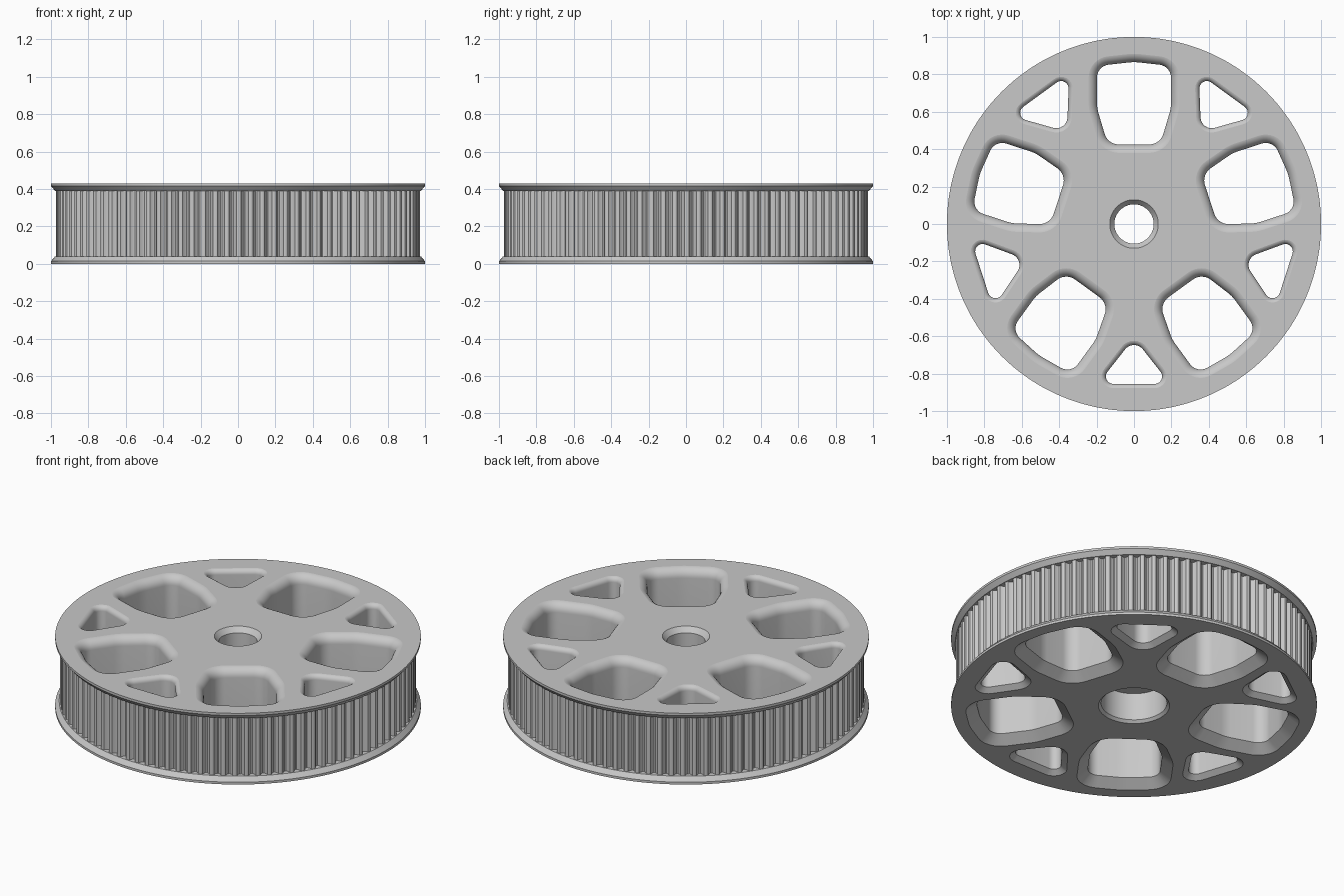
import bpy
import bmesh
from math import sin, cos, pi, radians, atan2
from mathutils import Vector, Matrix

HEIGHT = 0.43
TEETH = 96
STEPS = 8          # outline points per tooth

cube = bpy.data.objects.get("Cube")
if cube:
    bpy.data.objects.remove(cube, do_unlink=True)

grey = bpy.data.materials.new("plain grey")
grey.use_nodes = True
colour = (0.58, 0.58, 0.58, 1)
grey.diffuse_color = colour
grey.node_tree.nodes["Principled BSDF"].inputs["Base Color"].default_value = colour


def loft(bm, rings):
    """Skin a stack of equal-length point rings into a closed solid."""
    loops = [[bm.verts.new(p) for p in ring] for ring in rings]
    n = len(loops[0])
    for low, high in zip(loops, loops[1:]):
        for i in range(n):
            j = (i + 1) % n
            bm.faces.new((low[i], low[j], high[j], high[i]))
    bm.faces.new(loops[0][::-1])
    bm.faces.new(loops[-1])


def make_object(name, bm):
    bmesh.ops.recalc_face_normals(bm, faces=bm.faces)
    mesh = bpy.data.meshes.new(name)
    bm.to_mesh(mesh)
    bm.free()
    mesh.materials.append(grey)
    obj = bpy.data.objects.new(name, mesh)
    bpy.context.collection.objects.link(obj)
    return obj


def circle(radius, z, n=64):
    return [(radius * cos(2 * pi * i / n), radius * sin(2 * pi * i / n), z) for i in range(n)]


def rounded_ring(corners, grow, z, turn, steps=8):
    """Convex outline with rounded corners, offset outward by grow and turned about z."""
    spin = Matrix.Rotation(turn, 2)
    points = []
    for k, (x, y, r) in enumerate(corners):
        here = Vector((x, y))
        before = here - Vector(corners[k - 1][:2])
        after = Vector(corners[(k + 1) % len(corners)][:2]) - here
        n1 = Vector((before.y, -before.x)).normalized()
        n2 = Vector((after.y, -after.x)).normalized()
        centre = here - (n1 + n2) / (1 + n1.dot(n2)) * r
        start = atan2(n1.y, n1.x)
        sweep = (atan2(n2.y, n2.x) - start) % (2 * pi)
        for s in range(steps + 1):
            a = start + sweep * s / steps
            p = spin @ (centre + Vector((cos(a), sin(a))) * (r + grow))
            points.append((p.x, p.y, z))
    return points


def window_profile(fillet, chamfer):
    """Offsets by height: chamfer below, straight wall, quarter-round above."""
    drop = chamfer * 0.75
    profile = [(chamfer * 1.1, -drop * 0.1), (0, drop)]
    for s in range(9):
        a = radians(90) * s / 8
        profile.append((fillet * (1 - cos(a)), HEIGHT + 0.001 - fillet + fillet * sin(a)))
    return profile


# Toothed wheel with a flange at each end
def tooth_radius(i):
    groove = (0, 0, 0.004, 0.021, 0.028, 0.028, 0.021, 0.004)
    return 0.974 - groove[i % STEPS]


count = TEETH * STEPS
flange = [(1.0, 0), (1.0, 0.014), (0.978, 0.04)]
rings = [circle(r, z, count) for r, z in flange]
for z in (0.04, HEIGHT - 0.04):
    rings.append([(x * tooth_radius(i), y * tooth_radius(i), z)
                  for i, (x, y, _) in enumerate(circle(1, 0, count))])
rings += [circle(r, HEIGHT - z, count) for r, z in reversed(flange)]
bm = bmesh.new()
loft(bm, rings)
wheel = make_object("toothed_wheel", bm)

# Cutters: five large windows, five small triangular windows and the stepped bore
half = [(0.14, 0.425, 0.08), (0.198, 0.62, 0.2), (0.198, 0.845, 0.07)]
large = half + [(0, 0.867, 0.3)] + [(-x, y, r) for x, y, r in reversed(half)]
small = [(0, 0.61, 0.06), (0.193, 0.855, 0.04), (-0.193, 0.855, 0.04)]

bm = bmesh.new()
for k in range(5):
    turn = 2 * pi * k / 5
    for outline, angle, fillet, chamfer in ((large, turn, 0.055, 0.06),
                                            (small, turn + pi, 0.03, 0.032)):
        loft(bm, [rounded_ring(outline, d, z, angle) for d, z in window_profile(fillet, chamfer)])
bore = [(0.2, -0.005), (0.18, 0.015), (0.18, 0.18), (0.105, 0.18),
        (0.105, HEIGHT - 0.03), (0.132, HEIGHT + 0.003)]
loft(bm, [circle(r, z) for r, z in bore])
cutter = make_object("window_cutter", bm)
cutter.hide_render = True

cut = wheel.modifiers.new("windows", 'BOOLEAN')
cut.operation = 'DIFFERENCE'
cut.solver = 'EXACT'
cut.object = cutter

bpy.ops.object.select_all(action='DESELECT')
wheel.select_set(True)
bpy.context.view_layer.objects.active = wheel
bpy.ops.object.modifier_apply(modifier=cut.name)
bpy.data.objects.remove(cutter, do_unlink=True)

# Smooth the rounded walls, keep the level faces flat
bpy.ops.object.shade_smooth_by_angle(angle=radians(30))
for face in wheel.data.polygons:
    if abs(face.normal.z) > 0.999:
        face.use_smooth = False
